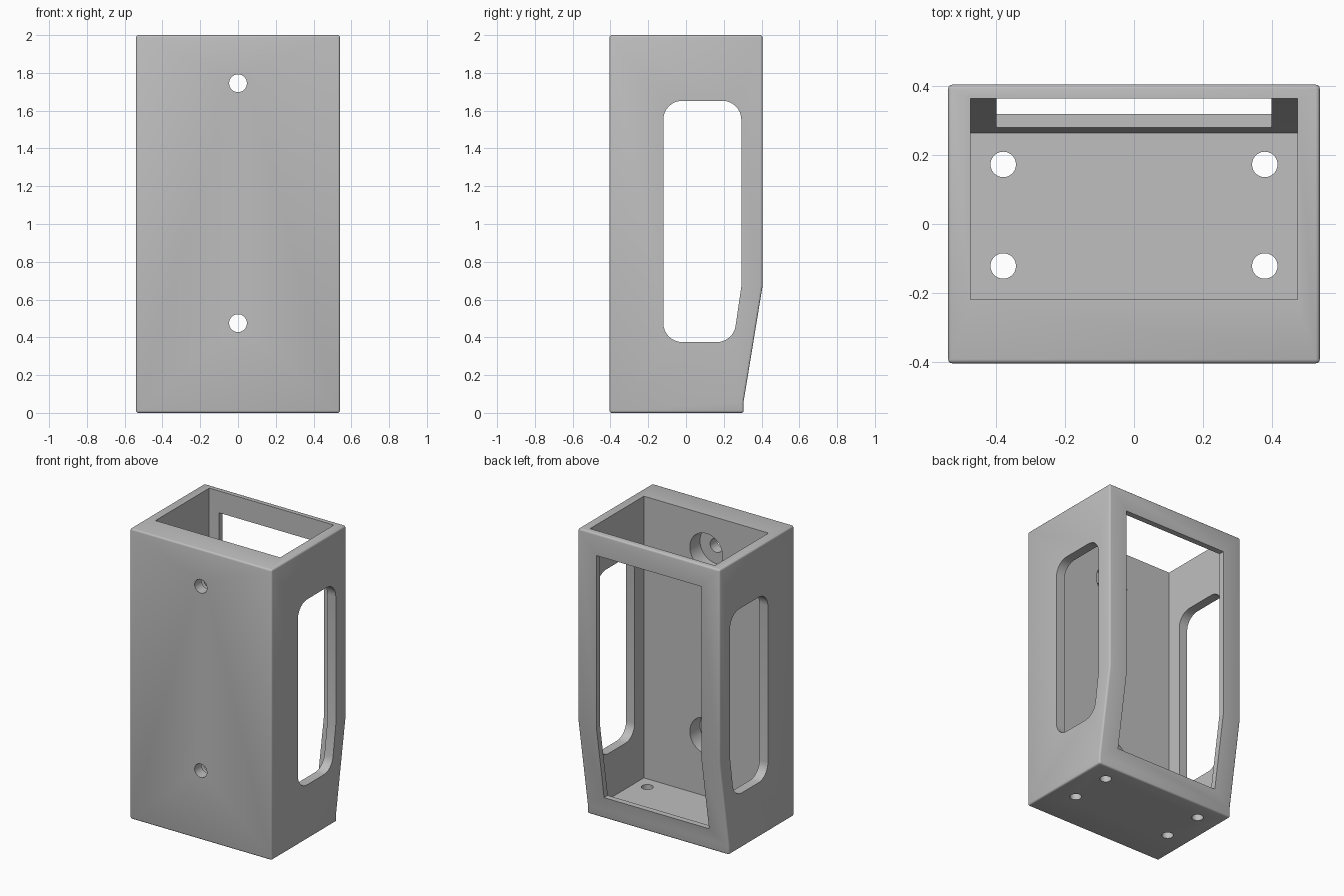
import bpy, bmesh, math
from mathutils import Vector

if "Cube" in bpy.data.objects:
    bpy.data.objects.remove(bpy.data.objects["Cube"])

grey = bpy.data.materials.new("plain grey")
grey.diffuse_color = (0.52, 0.52, 0.52, 1)
grey.use_nodes = True
grey.node_tree.nodes["Principled BSDF"].inputs["Base Color"].default_value = grey.diffuse_color


def prism(name, outline, x0, x1):
    """Extrude a (y, z) outline along x."""
    bm = bmesh.new()
    face = bm.faces.new([bm.verts.new((x0, y, z)) for y, z in outline])
    ext = bmesh.ops.extrude_face_region(bm, geom=[face])
    moved = [v for v in ext["geom"] if isinstance(v, bmesh.types.BMVert)]
    bmesh.ops.translate(bm, verts=moved, vec=(x1 - x0, 0, 0))
    bmesh.ops.recalc_face_normals(bm, faces=bm.faces)
    mesh = bpy.data.meshes.new(name)
    bm.to_mesh(mesh)
    bm.free()
    mesh.materials.append(grey)
    ob = bpy.data.objects.new(name, mesh)
    bpy.context.collection.objects.link(ob)
    return ob


def cylinder(name, radius, depth, loc, rot=(0, 0, 0)):
    bpy.ops.mesh.primitive_cylinder_add(vertices=48, radius=radius, depth=depth,
                                        location=loc, rotation=rot)
    ob = bpy.context.object
    ob.name = name
    ob.data.materials.append(grey)
    return ob


def rounded(corners, steps=8):
    """Round each (y, z, radius) corner of a polygon."""
    pts = []
    n = len(corners)
    for i, (y, z, r) in enumerate(corners):
        p = Vector((y, z))
        if r == 0:
            pts.append((y, z))
            continue
        a = (Vector(corners[i - 1][:2]) - p).normalized()
        b = (Vector(corners[(i + 1) % n][:2]) - p).normalized()
        half = a.angle(b) / 2
        centre = p + (a + b).normalized() * (r / math.sin(half))
        start = p + a * (r / math.tan(half)) - centre
        end = p + b * (r / math.tan(half)) - centre
        sweep = math.pi - 2 * half
        for k in range(steps + 1):
            t = k / steps
            q = (start * math.sin((1 - t) * sweep) + end * math.sin(t * sweep)) / math.sin(sweep)
            pts.append(tuple(centre + q))
    return pts


def bake(ob):
    """Apply the modifiers of an object."""
    mesh = bpy.data.meshes.new_from_object(ob.evaluated_get(bpy.context.evaluated_depsgraph_get()))
    ob.modifiers.clear()
    ob.data = mesh


# Outer body with the tapered lower back and softened edges
holder = prism("holder_body", [(-0.405, 0), (0.305, 0), (0.305, 0.06),
                               (0.405, 0.67), (0.405, 2), (-0.405, 2)], -0.54, 0.54)
bev = holder.modifiers.new("soft_edges", "BEVEL")
bev.width = 0.012
bev.segments = 3
bev.limit_method = "ANGLE"
bev.angle_limit = math.radians(30)
bpy.context.view_layer.update()
bake(holder)

# Inner pocket, open at the top, following the taper
cutters = [prism("pocket", [(-0.22, 0.06), (0.265, 0.06), (0.365, 0.67),
                            (0.365, 2.2), (-0.22, 2.2)], -0.475, 0.475)]

# Back window
cutters.append(prism("back_window", [(0.1, 0.15), (0.6, 0.15), (0.6, 1.85), (0.1, 1.85)],
                     -0.4, 0.4))

# Rounded windows through both sides
side = rounded([(-0.12, 0.375, 0.1), (0.25, 0.375, 0.1), (0.293, 0.67, 0),
                (0.293, 1.652, 0.1), (-0.12, 1.652, 0.1)])
cutters.append(prism("side_windows", side, -0.8, 0.8))

# Counterbored screw holes in the thick front wall
for z in (0.475, 1.745):
    cutters.append(cylinder("screw_hole", 0.047, 0.4, (0, -0.35, z), (math.pi / 2, 0, 0)))
    cutters.append(cylinder("counterbore", 0.125, 0.2, (0, -0.23, z), (math.pi / 2, 0, 0)))

# Four drain holes in the floor
for x in (-0.38, 0.38):
    for y in (-0.122, 0.173):
        cutters.append(cylinder("floor_hole", 0.037, 0.3, (x, y, 0.03)))

for c in cutters:
    mod = holder.modifiers.new(c.name, "BOOLEAN")
    mod.operation = "DIFFERENCE"
    mod.solver = "EXACT"
    mod.object = c
bpy.context.view_layer.update()
bake(holder)
for c in cutters:
    bpy.data.objects.remove(c)

# Smooth the rounded edges, keep the corners crisp
bpy.ops.object.select_all(action="DESELECT")
holder.select_set(True)
bpy.context.view_layer.objects.active = holder
bpy.ops.object.shade_smooth_by_angle(angle=math.radians(31))
